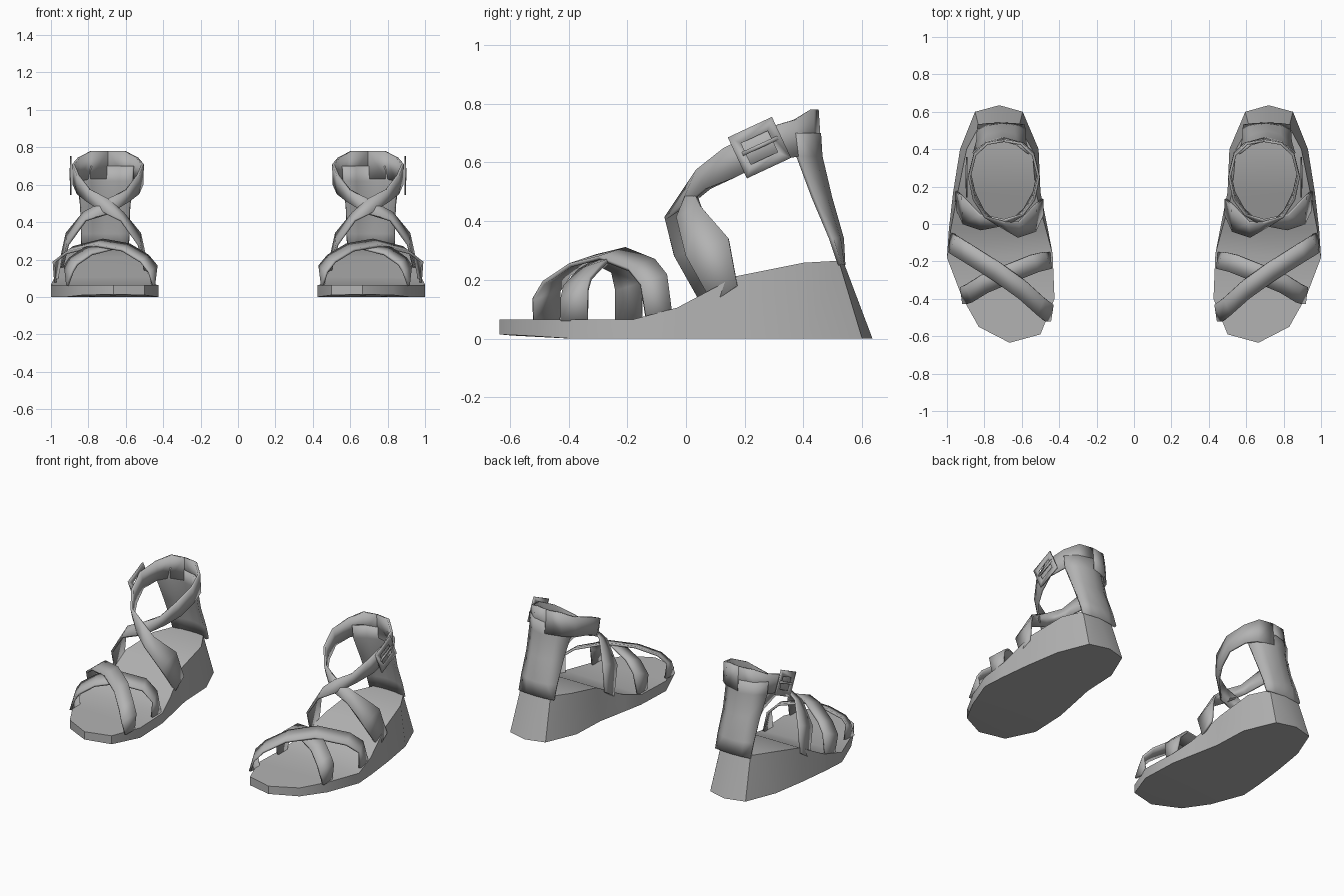
import bpy, bmesh, math
from mathutils import Vector

if "Cube" in bpy.data.objects:
    bpy.data.objects.remove(bpy.data.objects["Cube"])

GREY = (0.45, 0.45, 0.45, 1)
mat = bpy.data.materials.new("plain grey")
mat.use_nodes = True
mat.diffuse_color = GREY
bsdf = mat.node_tree.nodes["Principled BSDF"]
bsdf.inputs["Base Color"].default_value = GREY
bsdf.inputs["Roughness"].default_value = 0.6


def finish(name, verts, faces, thickness=0, angle=40):
    """Make one part on the +x sandal and mirror it to the other one."""
    mesh = bpy.data.meshes.new(name)
    mesh.from_pydata([tuple(v) for v in verts], [], faces)
    bm = bmesh.new()
    bm.from_mesh(mesh)
    bmesh.ops.recalc_face_normals(bm, faces=bm.faces)
    bm.to_mesh(mesh)
    bm.free()
    mesh.materials.append(mat)
    ob = bpy.data.objects.new(name, mesh)
    bpy.context.collection.objects.link(ob)
    bpy.ops.object.select_all(action="DESELECT")
    ob.select_set(True)
    bpy.context.view_layer.objects.active = ob
    bpy.ops.object.shade_smooth_by_angle(angle=math.radians(angle))
    if thickness:
        sol = ob.modifiers.new("thickness", "SOLIDIFY")
        sol.thickness = thickness
        sol.offset = 0
    ob.modifiers.new("pair", "MIRROR").use_mirror_merge = False
    return ob


def sheet(name, rows, thickness=0.012):
    """Loft equal-length rows of points into a thin sheet."""
    n = len(rows[0])
    verts = [p for row in rows for p in row]
    faces = [(r * n + i, r * n + i + 1, (r + 1) * n + i + 1, (r + 1) * n + i)
             for r in range(len(rows) - 1) for i in range(n - 1)]
    return finish(name, verts, faces, thickness, 50)


# Wedge sole: (inner x, y), (outer x, y), bottom z, top z, side inset, top y shift
stations = [
    ((0.50, -0.59), (0.83, -0.55), 0.010, 0.065, 0.00, 0),
    ((0.425, -0.40), (0.92, -0.39), 0, 0.065, 0.00, 0),
    ((0.435, -0.16), (1.0, -0.18), 0, 0.065, 0.00, 0),
    ((0.46, -0.03), (0.99, -0.03), 0, 0.105, 0.01, 0),
    ((0.50, 0.17), (0.967, 0.17), 0, 0.212, 0.025, 0),
    ((0.51, 0.40), (0.93, 0.40), 0, 0.258, 0.035, 0),
    ((0.595, 0.60), (0.85, 0.60), 0, 0.265, 0.02, -0.08),
]
verts = []
for a, b, z0, z1, inset, dy in stations:
    verts += [(*a, z0), (*b, z0),
              (b[0] - inset, b[1] + dy, z1), (a[0] + inset, a[1] + dy, z1)]
faces = []
for s in range(len(stations) - 1):
    k = 4 * s
    faces += [(k + i, k + (i + 1) % 4, k + 4 + (i + 1) % 4, k + 4 + i) for i in range(4)]
# Pointed toe and heel ends
for k, tip0, tip1 in ((0, (0.665, -0.635, 0.014), (0.665, -0.635, 0.065)),
                      (4 * len(stations) - 4, (0.72, 0.635, 0), (0.72, 0.535, 0.265))):
    t = len(verts)
    verts += [tip0, tip1]
    faces += [(k, k + 1, t), (k + 2, k + 3, t + 1),
              (k + 1, k + 2, t + 1, t), (k + 3, k, t, t + 1)]
finish("wedge_sole", verts, faces)


# Crossed toe straps: centre line swept with a slanted half width
def toe_strap(name, path, half):
    half = Vector(half)
    last = len(path) - 1
    left, right = [], []
    for i, p in enumerate(path):
        h = Vector((0, half.y, 0)) if i in (0, last) else half
        left.append(Vector(p) + h)
        right.append(Vector(p) - h)
    sheet(name, [left, right], 0.014)


toe_strap("toe_strap_outer_back",
          [(0.975, -0.09, 0.06), (0.965, -0.11, 0.20), (0.90, -0.15, 0.25),
           (0.74, -0.25, 0.29), (0.60, -0.35, 0.265), (0.50, -0.44, 0.205),
           (0.455, -0.475, 0.15), (0.45, -0.475, 0.06)], (-0.02, 0.045, 0.015))
toe_strap("toe_strap_inner_back",
          [(0.455, -0.195, 0.06), (0.465, -0.195, 0.18), (0.53, -0.21, 0.245),
           (0.68, -0.27, 0.275), (0.80, -0.32, 0.245), (0.88, -0.37, 0.19),
           (0.905, -0.38, 0.15), (0.912, -0.38, 0.06)], (0.02, 0.045, 0.015))

# Ankle straps: round the ankle, cross in front, down to the opposite sole edge.
# Points are (offset from foot centre, y, z) for the upper and lower edges.
upper = [(0, 0.445, 0.78), (0.09, 0.43, 0.78), (0.155, 0.37, 0.745), (0.185, 0.25, 0.71),
         (0.16, 0.13, 0.65), (0.10, 0.05, 0.575), (0.0, 0.02, 0.525)]
lower = [(0, 0.455, 0.63), (0.10, 0.43, 0.63), (0.155, 0.38, 0.62), (0.182, 0.27, 0.60),
         (0.16, 0.17, 0.55), (0.11, 0.08, 0.51), (0.02, 0.0, 0.45)]
tail_upper = [(-0.10, 0.04, 0.45), (-0.19, 0.135, 0.34), (-0.225, 0.165, 0.18)]
tail_lower = [(-0.09, -0.04, 0.41), (-0.185, -0.01, 0.28), (-0.225, 0.08, 0.12)]


def ankle_strap(name, side, tail_centre, tail_shift, lift):
    def edge(loop, tail):
        pts = [(0.695 + side * x, y - (lift if i > 4 else 0), z)
               for i, (x, y, z) in enumerate(loop)]
        return pts + [(tail_centre + side * x, y + tail_shift, z) for x, y, z in tail]
    sheet(name, [edge(upper, tail_upper), edge(lower, tail_lower)], 0.014)


ankle_strap("ankle_strap_outer", 1, 0.715, -0.03, 0.012)
ankle_strap("ankle_strap_inner", -1, 0.725, 0.01, 0)

# Heel panel joining the sole to the ankle straps
columns = [(-1, 1), (-0.55, 0.3), (0, 0), (0.55, 0.3), (1, 1)]
levels = [(0.25, 0.535, 0.125, 0.01), (0.34, 0.53, 0.127, 0.035),
          (0.48, 0.49, 0.13, 0.055), (0.62, 0.457, 0.145, 0.075), (0.70, 0.452, 0.15, 0.075)]
sheet("heel_panel", [[(0.71 + u * w, y - bend * depth, z) for u, bend in columns]
                     for z, y, w, depth in levels], 0.016)

# Square buckle frame on the outer side, tilted along the strap
tilt = math.radians(25)
verts = []
for w, h in ((0.083, 0.077), (0.05, 0.04)):
    for su, sv in ((-1, -1), (1, -1), (1, 1), (-1, 1)):
        u, v = su * w, sv * h
        verts.append((0.893, 0.25 + u * math.cos(tilt) - v * math.sin(tilt),
                      0.65 + u * math.sin(tilt) + v * math.cos(tilt)))
finish("buckle_frame", verts,
       [(i, (i + 1) % 4, 4 + (i + 1) % 4, 4 + i) for i in range(4)], 0.008)
# Buckle prong
sheet("buckle_prong", [[(0.896, 0.19, 0.635), (0.896, 0.31, 0.69)],
                       [(0.896, 0.195, 0.622), (0.896, 0.315, 0.677)]], 0.008)
